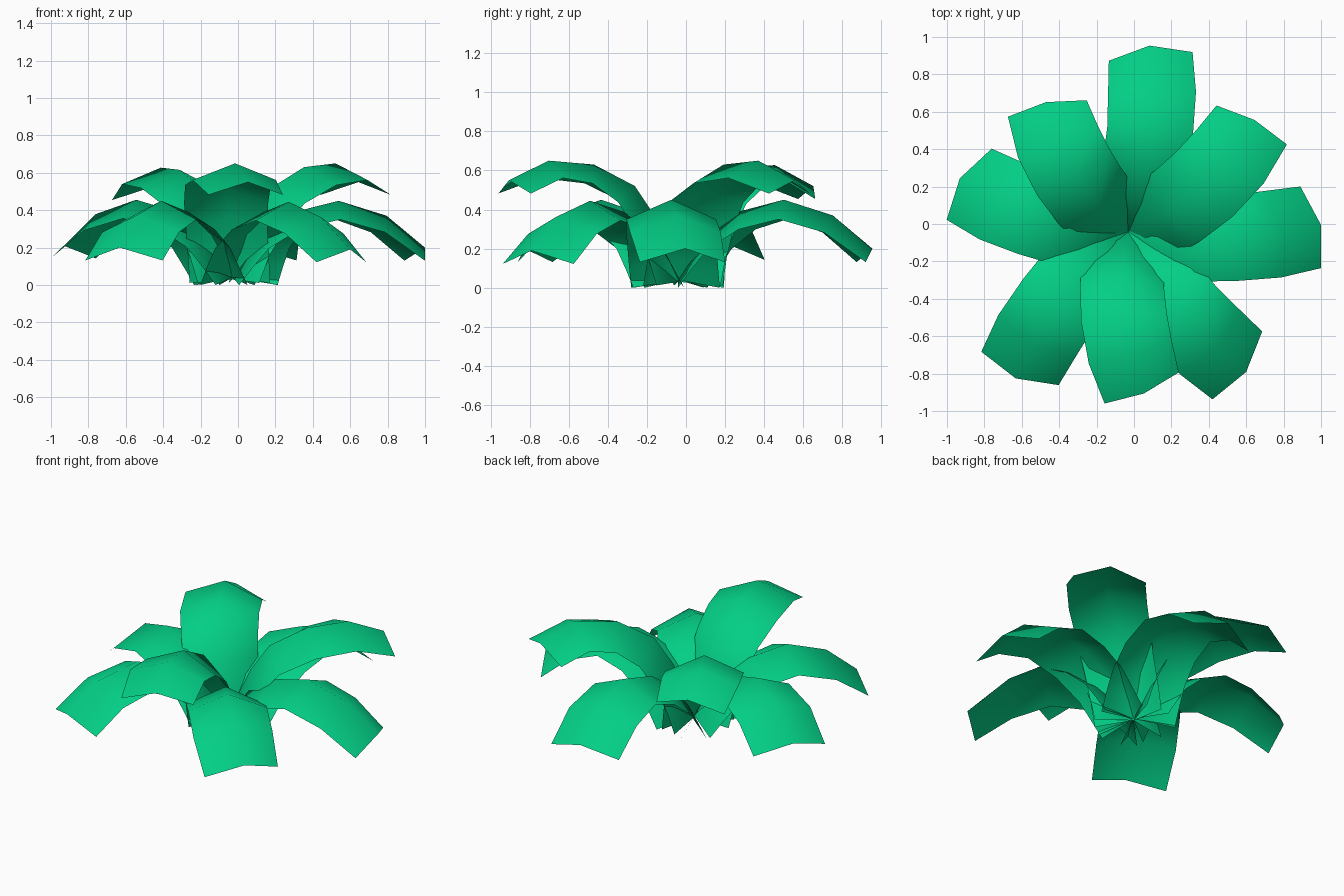
import bpy
import math
from mathutils import Vector

cube = bpy.data.objects.get("Cube")
if cube:
    bpy.data.objects.remove(cube, do_unlink=True)

# One flat leaf colour
GREEN = (0.001, 0.62, 0.238, 1.0)
leaf_green = bpy.data.materials.new("leaf_green")
leaf_green.use_nodes = True
leaf_green.diffuse_color = GREEN
leaf_green.node_tree.nodes["Principled BSDF"].inputs["Base Color"].default_value = GREEN

# Midrib rows: distance out (fraction of reach), height, half width, fold depth
UPPER = [(0, .03, .22, .07), (.045, .18, .22, .08), (.13, .36, .22, .1),
         (.25, .52, .225, .11), (.49, .63, .23, .1), (.76, .65, .23, .09), (1, .55, .215, .075)]
LOWER = [(0, .04, .23, .09), (.06, .15, .23, .1), (.15, .27, .23, .1),
         (.32, .39, .23, .1), (.55, .45, .23, .1), (.8, .37, .235, .1), (1, .2, .225, .09)]
CENTRE = Vector((-.03, -.04, 0))


def make_leaf(name, rows, azimuth, reach, bend, lift):
    """Arched leaf folded along its midrib, curving sideways by bend."""
    a = math.radians(azimuth)
    out = Vector((math.cos(a), math.sin(a), 0))
    left = Vector((-out.y, out.x, 0))
    spine = [CENTRE + out * (t * reach) + left * (bend * (t * t - t)) + Vector((0, 0, z + lift * t))
             for t, z, w, d in rows]
    verts = []
    last = len(rows) - 1
    for i, (t, z, width, depth) in enumerate(rows):
        tangent = (spine[min(i + 1, last)] - spine[max(i - 1, 0)]).normalized()
        heading = out * reach + left * (bend * (2 * t - 1))
        side = Vector((-heading.y, heading.x, 0)).normalized()
        normal = tangent.cross(side)
        for s in (1, 0, -1):
            p = spine[i] + side * (s * width) - normal * (depth * abs(s))
            p.z = max(p.z, 0)
            verts.append(p)
    faces = []
    for i in range(last):
        for j in range(2):
            k = 3 * i + j
            faces.append((k, k + 1, k + 4, k + 3))
    mesh = bpy.data.meshes.new(name)
    mesh.from_pydata(verts, [], faces)
    mesh.materials.append(leaf_green)
    mesh.shade_smooth()
    obj = bpy.data.objects.new(name, mesh)
    bpy.context.collection.objects.link(obj)


# Three raised leaves
for name, azimuth, reach, bend, lift in (("upper_leaf_back_right", 122.5, .82, -.31, -.03),
                                         ("upper_leaf_back_left", 41.5, .9, .32, 0),
                                         ("upper_leaf_front", -84.5, .87, .27, 0)):
    make_leaf(name, UPPER, azimuth, reach, bend, lift)

# Five drooping leaves
for name, azimuth, reach, bend, lift in (("lower_leaf_back", 83.5, 1, .22, 0),
                                         ("lower_leaf_right", 162.5, .945, -.25, .01),
                                         ("lower_leaf_front_right", -127.5, .99, .25, 0),
                                         ("lower_leaf_front_left", -50, .98, .24, -.01),
                                         ("lower_leaf_left", 2, 1.03, .22, 0)):
    make_leaf(name, LOWER, azimuth, reach, bend, lift)
